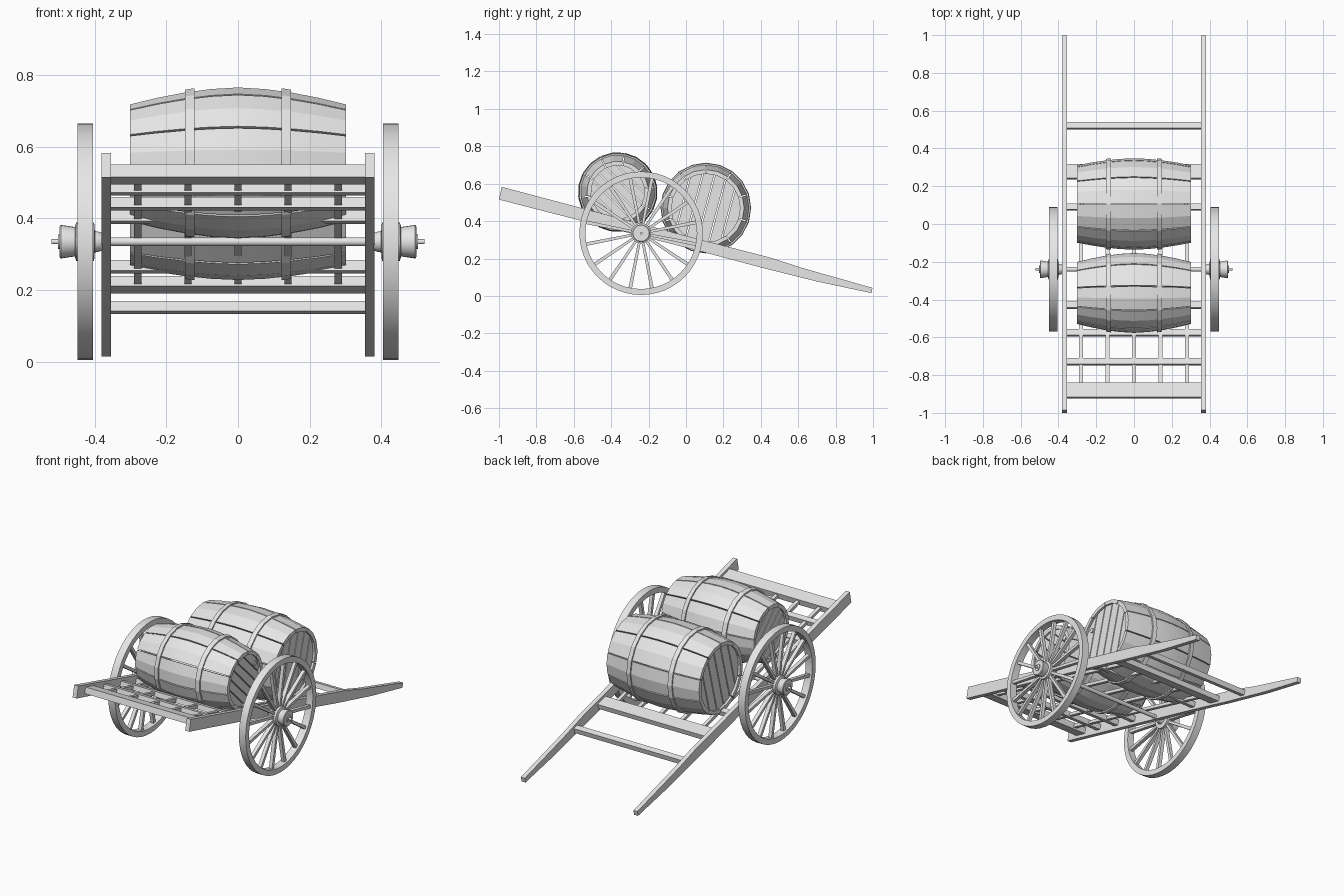
import bpy, bmesh
from math import sin, cos, pi, atan, radians, sqrt, acos
from mathutils import Vector

if "Cube" in bpy.data.objects:
    bpy.data.objects.remove(bpy.data.objects["Cube"], do_unlink=True)

GREY = (0.8, 0.8, 0.8, 1)
mat = bpy.data.materials.new("plain_grey")
mat.use_nodes = True
mat.diffuse_color = GREY
for node in mat.node_tree.nodes:
    if node.type == 'BSDF_PRINCIPLED':
        node.inputs["Base Color"].default_value = GREY

SLOPE = 0.265
TILT = atan(SLOPE)
AXLE = (-0.24, 0.335)


def loft(bm, rings, wrap=False):
    """Join closed loops of points; cap the ends, or wrap round to the start."""
    loops = [[bm.verts.new(p) for p in ring] for ring in rings]
    n = len(loops[0])
    pairs = list(zip(loops, loops[1:]))
    if wrap:
        pairs.append((loops[-1], loops[0]))
    else:
        bm.faces.new(loops[0])
        bm.faces.new(loops[-1])
    for a, b in pairs:
        for i in range(n):
            j = (i + 1) % n
            bm.faces.new((a[i], a[j], b[j], b[i]))


def finish(name, bm, smooth=None):
    bmesh.ops.recalc_face_normals(bm, faces=bm.faces[:])
    me = bpy.data.meshes.new(name)
    bm.to_mesh(me)
    bm.free()
    me.materials.append(mat)
    ob = bpy.data.objects.new(name, me)
    bpy.context.collection.objects.link(ob)
    if smooth:
        bpy.ops.object.select_all(action='DESELECT')
        ob.select_set(True)
        bpy.context.view_layer.objects.active = ob
        bpy.ops.object.shade_smooth_by_angle(angle=radians(smooth))
    return ob


def polar(x, r, a, centre):
    return Vector((x, centre[0] + r * cos(a), centre[1] + r * sin(a)))


def lathe(bm, profile, centre, segs):
    """Solid of revolution about a line along x, from (x, radius) pairs."""
    loft(bm, [[polar(x, r, 2 * pi * i / segs, centre) for i in range(segs)]
              for x, r in profile])


def band(bm, section, centre, segs, phase=0.0):
    """Ring with a closed (x, radius) cross-section."""
    loft(bm, [[polar(x, r, phase + 2 * pi * i / segs, centre) for x, r in section]
              for i in range(segs)], wrap=True)


def frame_box(name, x, y0, y1, half_width, thick):
    """Box lying in the sloping plane of the cart bed."""
    bm = bmesh.new()
    along = Vector((0, cos(TILT), -sin(TILT)))
    up = Vector((0, sin(TILT), cos(TILT))) * thick / 2
    mid = (y0 + y1) / 2
    c = Vector((x, mid, 0.289 - SLOPE * mid))
    run = along * (y1 - y0) / 2 / cos(TILT)
    loft(bm, [[c + run * s + Vector((half_width * u, 0, 0)) + up * v
               for u, v in ((-1, -1), (1, -1), (1, 1), (-1, 1))] for s in (-1, 1)])
    finish(name, bm)


# Long shafts, tapering towards the rear handles
shaft = [(-0.985, 0.583), (0.1, 0.295), (0.45, 0.205), (0.62, 0.15), (0.997, 0.043),
         (0.992, 0.015), (0.71, 0.075), (0.39, 0.155), (0.09, 0.235), (-1.0, 0.515)]
for side, s in (("left", 1), ("right", -1)):
    bm = bmesh.new()
    loft(bm, [[(s * x, y, z) for y, z in shaft] for x in (0.355, 0.381)])
    finish(side + "_shaft", bm)

# Bed: front and rear planks, cross bars and long slats
frame_box("front_plank", 0, -0.92, -0.845, 0.356, 0.036)
frame_box("rear_plank", 0, 0.24, 0.315, 0.356, 0.03)
for i, y in enumerate((-0.73, -0.575, -0.43, 0.09, 0.52)):
    frame_box(f"cross_bar_{i + 1}", 0, y - 0.016, y + 0.016, 0.356, 0.03)
for i in range(5):
    frame_box(f"bed_slat_{i + 1}", 0.14 * (i - 2), -0.86, 0.28, 0.01, 0.018)

# Axle
bm = bmesh.new()
lathe(bm, [(-0.39, 0.012), (0.39, 0.012)], AXLE, 16)
finish("axle", bm, 30)

# Wheels
for side, s in (("left", 1), ("right", -1)):
    bm = bmesh.new()
    band(bm, [(s * 0.405, 0.298), (s * 0.405, 0.33), (s * 0.449, 0.33), (s * 0.449, 0.298)],
         AXLE, 48)
    finish(side + "_wheel_rim", bm, 30)

    bm = bmesh.new()
    lathe(bm, [(s * x, r) for x, r in (
        (0.378, 0.024), (0.39, 0.028), (0.4, 0.03), (0.402, 0.054), (0.452, 0.054),
        (0.456, 0.041), (0.495, 0.047), (0.498, 0.043), (0.498, 0.02), (0.503, 0.02),
        (0.503, 0.007), (0.521, 0.007))], AXLE, 24)
    finish(side + "_wheel_hub", bm, 30)

    bm = bmesh.new()
    for i in range(16):
        a = 2 * pi * (i + 0.5) / 16
        rings = []
        for r, w, d in ((0.045, 0.007, 0.012), (0.302, 0.0095, 0.01)):
            tangent = Vector((0, -sin(a), cos(a))) * w
            c = polar(s * 0.427, r, a, AXLE)
            rings.append([c + tangent * u + Vector((d * v, 0, 0))
                          for u, v in ((-1, -1), (1, -1), (1, 1), (-1, 1))])
        loft(bm, rings)
    finish(side + "_wheel_spokes", bm)


def barrel(name, centre, r_mid, r_end, phase, grain):
    """Barrel lying along x; grain is the direction of the head boards."""
    half, count, wall = 0.302, 10, 0.022
    step = 2 * pi / count

    def radius(x):
        return r_mid - (r_mid - r_end) * (abs(x) / half) ** 1.7

    # Staves with narrow gaps
    bm = bmesh.new()
    gap = 0.003 / r_mid
    for k in range(count):
        a = phase + k * step
        angles = (a + gap, a + step / 2, a + step - gap)
        rings = []
        for j in range(-4, 5):
            x = half * j / 4
            rings.append([polar(x, radius(x), t, centre) for t in angles] +
                         [polar(x, radius(x) - wall, t, centre) for t in reversed(angles)])
        loft(bm, rings)
    finish(name + "_staves", bm, 14)

    # Two hoops
    bm = bmesh.new()
    for s in (-1, 1):
        x0, x1 = s * 0.122, s * 0.148
        band(bm, [(x0, radius(x0) - 0.006), (x0, radius(x0) + 0.008),
                  (x1, radius(x1) + 0.008), (x1, radius(x1) - 0.006)],
             centre, 2 * count, phase)
    finish(name + "_hoops", bm)

    # Recessed heads made of parallel boards
    bm = bmesh.new()
    head_r, boards = r_end - wall + 0.004, 6
    width = 2 * head_r / boards
    for s in (-1, 1):
        for k in range(boards):
            lo = max(-head_r + k * width + 0.003, -head_r * 0.995)
            hi = min(-head_r + (k + 1) * width - 0.003, head_r * 0.995)
            t0, t1 = acos(lo / head_r), acos(hi / head_r)
            arc = [t0 + (t1 - t0) * i / 4 for i in range(5)]
            arc += [-t for t in reversed(arc)]
            loft(bm, [[polar(s * x, head_r, t + grain - pi / 2, centre) for t in arc]
                      for x in (0.268, 0.286)])
    finish(name + "_heads", bm)

    # Bung near the edge of one head
    bm = bmesh.new()
    p = polar(0, head_r * 0.82, grain + radians(72), centre)
    lathe(bm, [(0.28, 0.014), (0.292, 0.014)], (p.y, p.z), 12)
    finish(name + "_bung", bm)


barrel("front_barrel", (-0.365, 0.555), 0.213, 0.165, radians(8), radians(-45))
barrel("rear_barrel", (0.106, 0.47), 0.242, 0.205, radians(18), radians(75))
